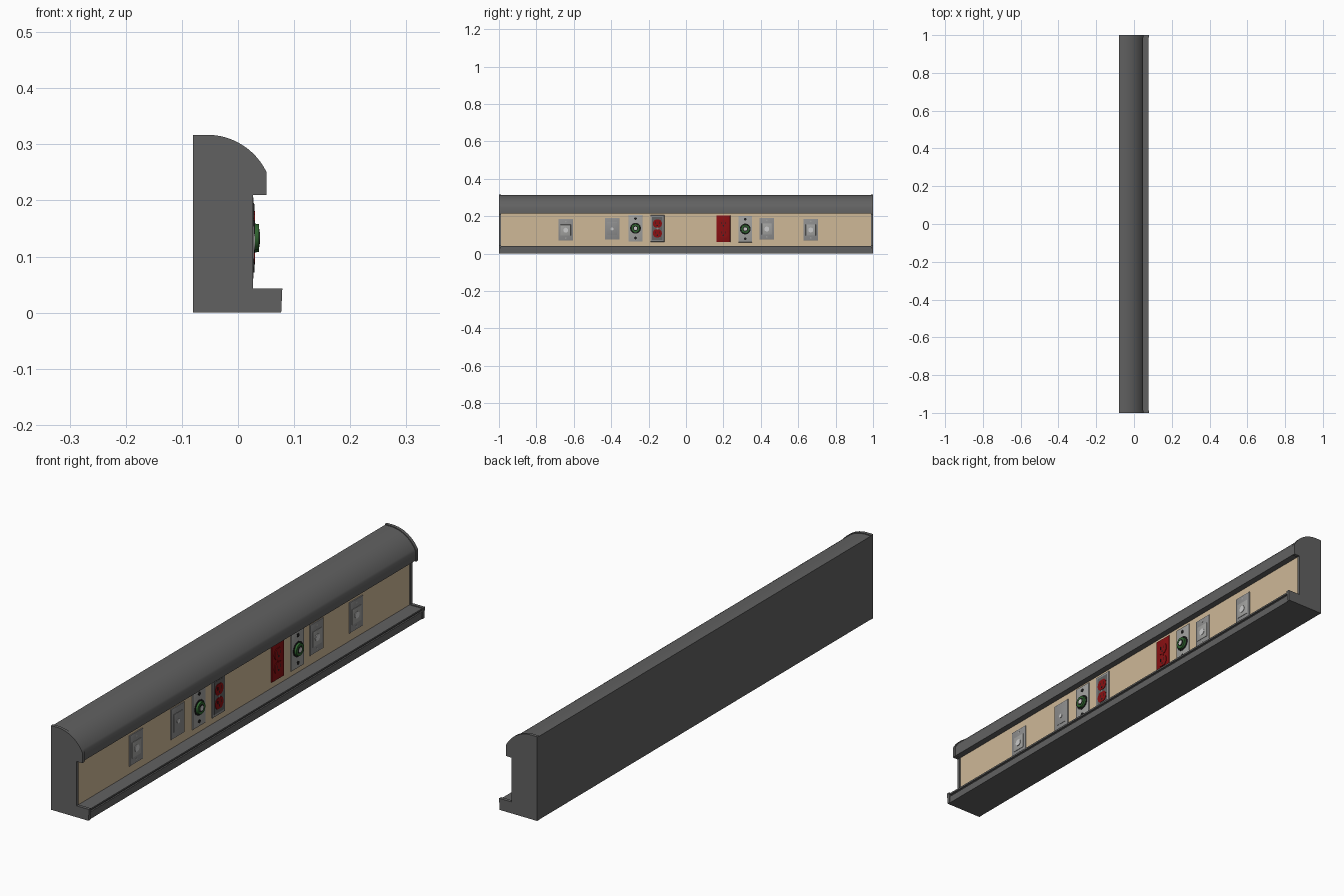
import bpy, bmesh
from math import sin, cos, radians, pi
from mathutils import Matrix

if "Cube" in bpy.data.objects:
    bpy.data.objects.remove(bpy.data.objects["Cube"])


def material(name, rgb):
    m = bpy.data.materials.new(name)
    m.diffuse_color = (*rgb, 1)
    m.use_nodes = True
    m.node_tree.nodes["Principled BSDF"].inputs["Base Color"].default_value = m.diffuse_color
    return m


DARK = material("dark_grey", (0.12, 0.12, 0.12))
BLACK = material("black", (0.015, 0.015, 0.015))
BEIGE = material("beige", (0.62, 0.48, 0.31))
PLATE = material("plate_grey", (0.27, 0.27, 0.27))
STEEL = material("steel", (0.36, 0.36, 0.35))
LIGHT = material("light_grey", (0.55, 0.55, 0.55))
RED = material("red", (0.25, 0.005, 0.006))
GREEN = material("green", (0.03, 0.13, 0.03))


def finish(name, bm, mat):
    bmesh.ops.recalc_face_normals(bm, faces=bm.faces)
    me = bpy.data.meshes.new(name)
    bm.to_mesh(me)
    bm.free()
    ob = bpy.data.objects.new(name, me)
    bpy.context.collection.objects.link(ob)
    me.materials.append(mat)
    bpy.ops.object.select_all(action='DESELECT')
    ob.select_set(True)
    bpy.context.view_layer.objects.active = ob
    bpy.ops.object.shade_smooth_by_angle(angle=radians(30))
    return ob


def extrude(name, pts, y0, y1, mat):
    bm = bmesh.new()
    f = bm.faces.new([bm.verts.new((x, y0, z)) for x, z in pts])
    r = bmesh.ops.extrude_face_region(bm, geom=[f])
    bmesh.ops.translate(bm, vec=(0, y1 - y0, 0),
                        verts=[g for g in r['geom'] if isinstance(g, bmesh.types.BMVert)])
    return finish(name, bm, mat)


def box(name, y, z, w, h, x0, x1, mat, bevel=0):
    bm = bmesh.new()
    bmesh.ops.create_cube(bm, size=1)
    for v in bm.verts:
        v.co = ((x0 + x1) / 2 + v.co.x * (x1 - x0), y + v.co.y * w, z + v.co.z * h)
    if bevel:
        edges = [e for e in bm.edges if all(v.co.x > (x0 + x1) / 2 for v in e.verts)]
        bmesh.ops.bevel(bm, geom=edges, offset=bevel, segments=2, profile=0.5, affect='EDGES')
    return finish(name, bm, mat)


def disc(name, y, z, r, x0, x1, mat, r2=None, cut=None):
    bm = bmesh.new()
    bmesh.ops.create_cone(bm, cap_ends=True, segments=32, radius1=r, radius2=r2 or r, depth=x1 - x0,
                          matrix=Matrix.Translation(((x0 + x1) / 2, y, z)) @ Matrix.Rotation(pi / 2, 4, 'Y'))
    if cut:  # flatten top and bottom
        for v in bm.verts:
            v.co.z = z + max(-cut, min(cut, v.co.z - z))
    return finish(name, bm, mat)


def section(d, web):
    # trunking cross-section, shrunk by d, with the recess back at x = web
    arc = []
    for i in range(17):
        a = radians(64.5) * (1 - i / 16)
        r = 0.1174 - d
        arc.append((-0.055 + r * sin(a), 0.1996 + r * cos(a)))
    return [(-0.08 + d / 3, 0), (0.077 - d, 0), (0.079 - d, 0.043 - d), (web, 0.043 - d),
            (web, 0.21 + d), (0.051 - d, 0.21 + d)] + arc + [(-0.08 + d / 3, 0.317 - d)]


# Main body with a long groove in the lower lip
pts = section(0.003, 0.020)
pts[2:2] = [(0.0745, 0.027), (0.069, 0.027), (0.069, 0.034), (0.0755, 0.034)]
extrude("trunking_body", pts, -0.99, 0.99, DARK)
for side, y in (("front", -1), ("back", 0.988)):
    extrude(side + "_end_cap", section(0, 0.027), y, y + 0.012, DARK)

# Beige front panel
box("front_panel", 0, 0.1265, 1.976, 0.173, 0.018, 0.0235, BEIGE)


# Data sockets: grey plate, raised square frame and a central port
def data_socket(n, y, z, framed=True):
    name = f"data_socket_{n}"
    box(name + "_plate", y, z, 0.078, 0.115, 0.022, 0.027, PLATE, 0.002)
    if framed:
        box(name + "_frame", y, z - 0.002, 0.054, 0.058, 0.026, 0.0285, STEEL, 0.001)
        disc(name + "_port", y, z - 0.002, 0.013, 0.028, 0.0305, LIGHT)
        for s in (-1, 1):
            disc(name + "_screw", y, z + s * 0.044, 0.004, 0.026, 0.0278, STEEL)
    else:
        box(name + "_frame", y, z, 0.054, 0.066, 0.026, 0.028, PLATE, 0.001)
        disc(name + "_port", y, z, 0.008, 0.027, 0.030, LIGHT)


data_socket(1, -0.643, 0.127)
data_socket(2, -0.395, 0.132, False)
data_socket(3, 0.432, 0.133)
data_socket(4, 0.667, 0.128)


# Gas outlets: steel plate, screws, green collar and dark port
def gas_outlet(n, y, z):
    name = f"gas_outlet_{n}"
    box(name + "_plate", y, z, 0.074, 0.142, 0.022, 0.028, STEEL, 0.002)
    disc(name + "_base", y, z, 0.029, 0.027, 0.030, BLACK)
    disc(name + "_collar", y, z, 0.024, 0.029, 0.0375, GREEN, 0.0225)
    disc(name + "_port", y, z, 0.014, 0.037, 0.0382, BLACK)
    disc(name + "_pin", y, z, 0.009, 0.038, 0.0388, LIGHT)
    for s in (-1, 1):
        disc(name + "_screw", y, z + s * 0.052, 0.007, 0.027, 0.0295, BLACK)


gas_outlet(1, -0.27, 0.135)
gas_outlet(2, 0.317, 0.131)


# Duplex power outlets: plate, two red faces with slots
def power_outlet(n, y, z, plate_mat):
    name = f"power_outlet_{n}"
    box(name + "_plate", y, z, 0.074, 0.142, 0.022, 0.0275, plate_mat, 0.002)
    if plate_mat is not RED:
        box(name + "_inset", y, z, 0.056, 0.122, 0.026, 0.0282, DARK)
    disc(name + "_screw", y, z, 0.005, 0.027, 0.0292, plate_mat)
    for s in (-1, 1):
        c = z + s * 0.026
        disc(name + "_face", y, c, 0.024, 0.027, 0.0300, RED, cut=0.021)
        for t in (-1, 1):
            box(name + "_slot", y + t * 0.009, c + 0.005, 0.003, 0.012, 0.029, 0.0302, BLACK)
        disc(name + "_earth", y, c - 0.010, 0.004, 0.029, 0.0302, BLACK)


power_outlet(1, -0.153, 0.134, PLATE)
power_outlet(2, 0.2, 0.133, RED)
